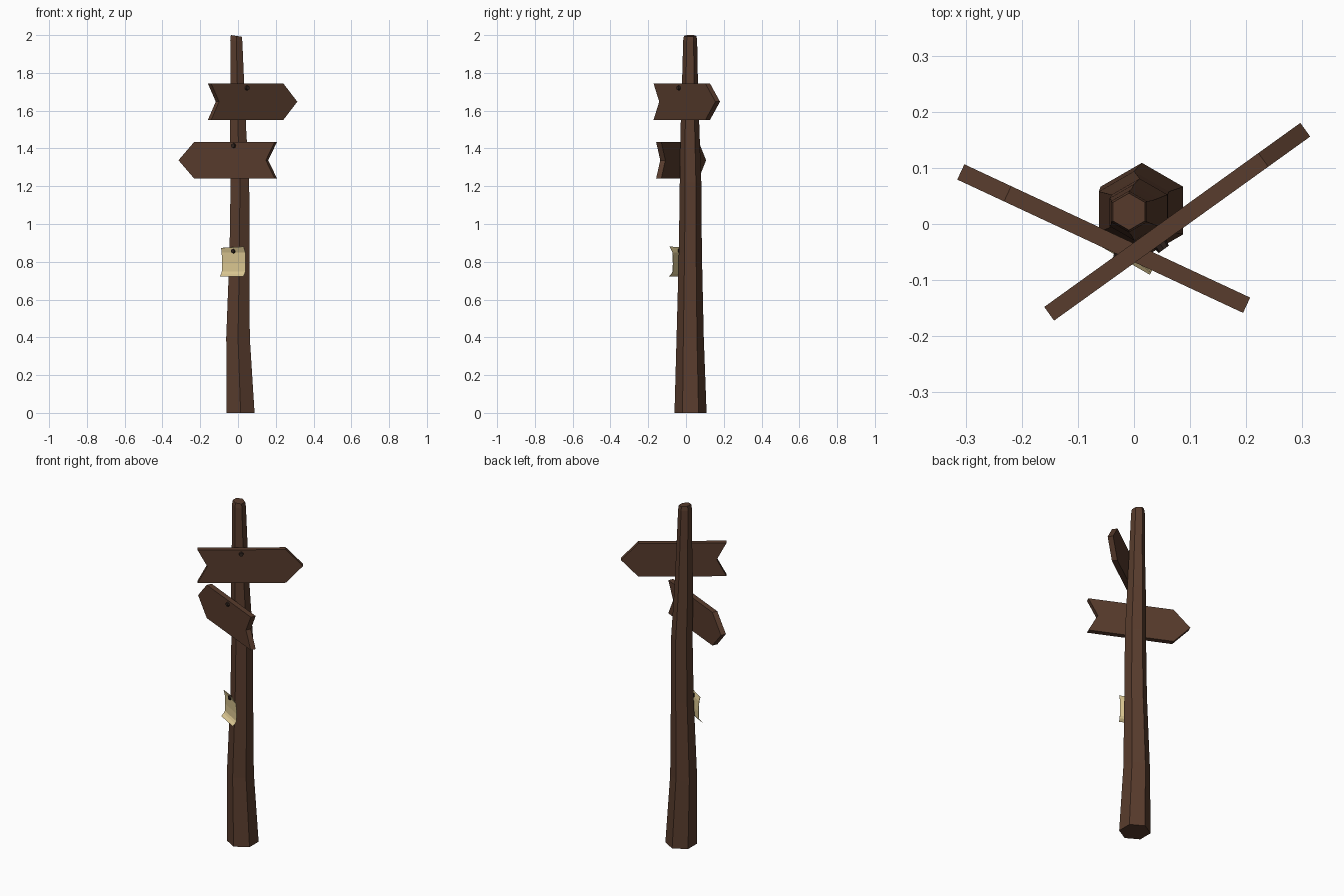
import bpy, bmesh
from math import radians, sin, cos, pi
from mathutils import Matrix, Vector

cube = bpy.data.objects.get("Cube")
if cube:
    bpy.data.objects.remove(cube, do_unlink=True)


def material(name, rgb):
    m = bpy.data.materials.new(name)
    m.use_nodes = True
    m.diffuse_color = (*rgb, 1)
    bsdf = next(n for n in m.node_tree.nodes if n.type == "BSDF_PRINCIPLED")
    bsdf.inputs["Base Color"].default_value = (*rgb, 1)
    bsdf.inputs["Roughness"].default_value = 0.9
    return m


wood = material("brown wood", (0.098, 0.045, 0.026))
iron = material("dark iron", (0.03, 0.018, 0.014))
paper = material("old paper", (0.72, 0.58, 0.29))


def finish(name, bm, mat, matrix=Matrix()):
    bmesh.ops.recalc_face_normals(bm, faces=bm.faces)
    mesh = bpy.data.meshes.new(name)
    bm.to_mesh(mesh)
    bm.free()
    mesh.materials.append(mat)
    ob = bpy.data.objects.new(name, mesh)
    ob.matrix_world = matrix
    bpy.context.collection.objects.link(ob)
    return ob


def frame(x, y, z, degrees):
    return Matrix.Translation((x, y, z)) @ Matrix.Rotation(radians(degrees), 4, "Z")


# Crooked hexagonal post: z, centre x, centre y, radius
rings = [(0, .014, .024, .085), (.4, 0, .022, .072), (.85, .008, .023, .061),
         (1.22, .01, .024, .057), (1.5, 0, .021, .05), (1.75, -.004, .021, .042),
         (1.975, -.009, .022, .037), (2, -.009, .022, .033)]
bm = bmesh.new()
loops = []
for z, cx, cy, r in rings:
    tilt = .15 if z > 1.9 else 0
    loop = []
    for k in range(6):
        a = pi / 2 + k * pi / 3
        dx = r * cos(a)
        loop.append(bm.verts.new((cx + dx, cy + r * sin(a), z - tilt * (dx + r * cos(pi / 6)))))
    loops.append(loop)
for lo, hi in zip(loops, loops[1:]):
    for k in range(6):
        n = (k + 1) % 6
        bm.faces.new((lo[k], lo[n], hi[n], hi[k]))
bm.faces.new(loops[0])
bm.faces.new(loops[-1])
finish("post", bm, wood)


def nail(name, matrix, u, v, z):
    bm = bmesh.new()
    bmesh.ops.create_cone(bm, cap_ends=True, segments=8, radius1=.014, radius2=.011, depth=.014,
                          matrix=Matrix.Translation((u, v, z)) @ Matrix.Rotation(pi / 2, 4, "X"))
    finish(name, bm, iron, matrix)


# Arrow boards: pointed at one end, notched at the other
def sign(name, matrix, side, nail_u, nail_z):
    half, h, t = .281, .0975, .015
    outline = [(half, 0), (half - .092, h), (-half, h), (-half + .052, 0),
               (-half, -h), (half - .092, -h)]
    bm = bmesh.new()
    face = bm.faces.new([bm.verts.new((side * u, -t, z)) for u, z in outline])
    out = bmesh.ops.extrude_face_region(bm, geom=[face])
    bmesh.ops.translate(bm, vec=Vector((0, 2 * t, 0)),
                        verts=[g for g in out["geom"] if isinstance(g, bmesh.types.BMVert)])
    finish(name, bm, wood, matrix)
    nail(name + "_nail", matrix, nail_u, -t - .004, nail_z)


sign("upper_sign", frame(.077, .004, 1.6475, 35.7), 1, -.048, .073)
sign("lower_sign", frame(-.054, -.026, 1.3375, -25), -1, .041, .077)

# Paper note with curled bottom edge and top corner
note = frame(-.022, -.033, 0, -30)
rows = [(.877, -.01), (.85, -.003), (.79, 0), (.748, -.002), (.735, -.009), (.722, -.024)]
bm = bmesh.new()
grid = []
for i, (z, v) in enumerate(rows):
    grid.append([bm.verts.new((u, v - (.01 if i == 0 and u > .05 else 0), z + .05 * u * (i == 0)))
                 for u in (-.072, 0, .072)])
for a, b in zip(grid, grid[1:]):
    for k in range(2):
        bm.faces.new((a[k], a[k + 1], b[k + 1], b[k]))
sheet = finish("paper_note", bm, paper, note)
thick = sheet.modifiers.new("thickness", "SOLIDIFY")
thick.thickness = .002
thick.offset = 0
nail("note_nail", note, 0, -.007, .857)
